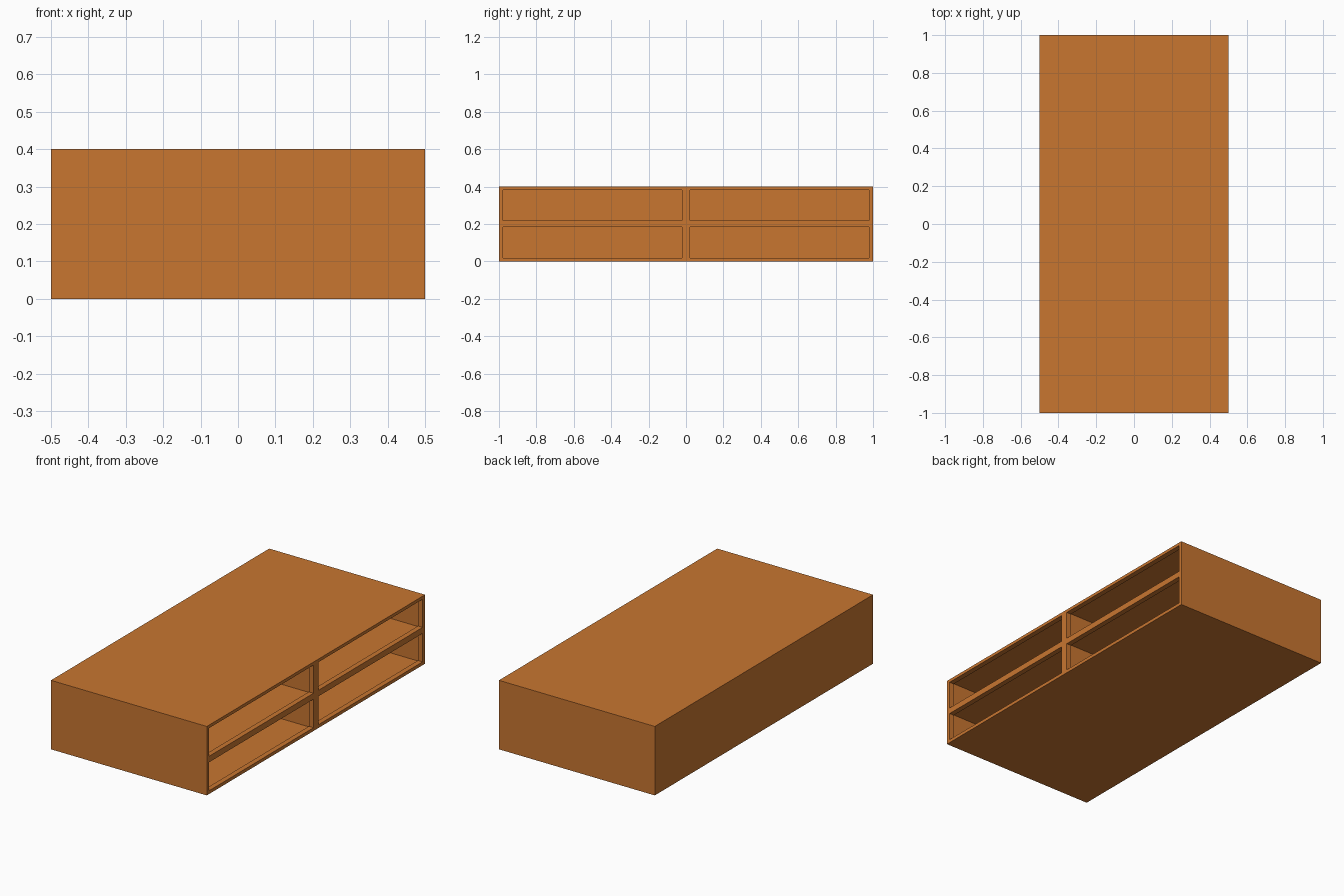
import bpy

if "Cube" in bpy.data.objects:
    bpy.data.objects.remove(bpy.data.objects["Cube"])

W, D, H = 1.0, 2.0, 0.4      # overall size
LIP = 0.03                   # depth of the face frame lip
UNDER = 0.007                # how far the pocket widens behind the lip
BACK = 0.02                  # back panel thickness


def box(name, lo, hi):
    bpy.ops.mesh.primitive_cube_add(size=1, location=[(a + b) / 2 for a, b in zip(lo, hi)])
    ob = bpy.context.object
    ob.name = name
    ob.scale = [b - a for a, b in zip(lo, hi)]
    bpy.ops.object.transform_apply(location=True, rotation=False, scale=True)
    return ob


def cut(body, lo, hi):
    cutter = box("pocket_cutter", lo, hi)
    cutter.hide_render = True
    mod = body.modifiers.new("pocket", 'BOOLEAN')
    mod.operation = 'DIFFERENCE'
    mod.solver = 'EXACT'
    mod.object = cutter
    bpy.context.view_layer.objects.active = body
    bpy.ops.object.modifier_apply(modifier=mod.name)
    bpy.data.objects.remove(cutter, do_unlink=True)


# Solid cabinet body
cabinet = box("cabinet_body", (-W / 2, -D / 2, 0), (W / 2, D / 2, H))

# Four open compartments on the right side, two wide and two high
for y0, y1 in ((-0.978, -0.022), (0.022, 0.978)):
    for z0, z1 in ((0.019, 0.184), (0.219, 0.382)):
        # wider pocket behind the frame
        cut(cabinet, (-W / 2 + BACK, y0 - UNDER, z0 - UNDER),
            (W / 2 - LIP, y1 + UNDER, z1 + UNDER))
        # opening through the frame
        cut(cabinet, (W / 2 - LIP - 0.05, y0, z0), (W / 2 + 0.05, y1, z1))

# Warm wood colour
wood = bpy.data.materials.new("wood")
wood.diffuse_color = (0.58, 0.18, 0.03, 1)
wood.use_nodes = True
wood.node_tree.nodes["Principled BSDF"].inputs["Base Color"].default_value = wood.diffuse_color
cabinet.data.materials.clear()
cabinet.data.materials.append(wood)
